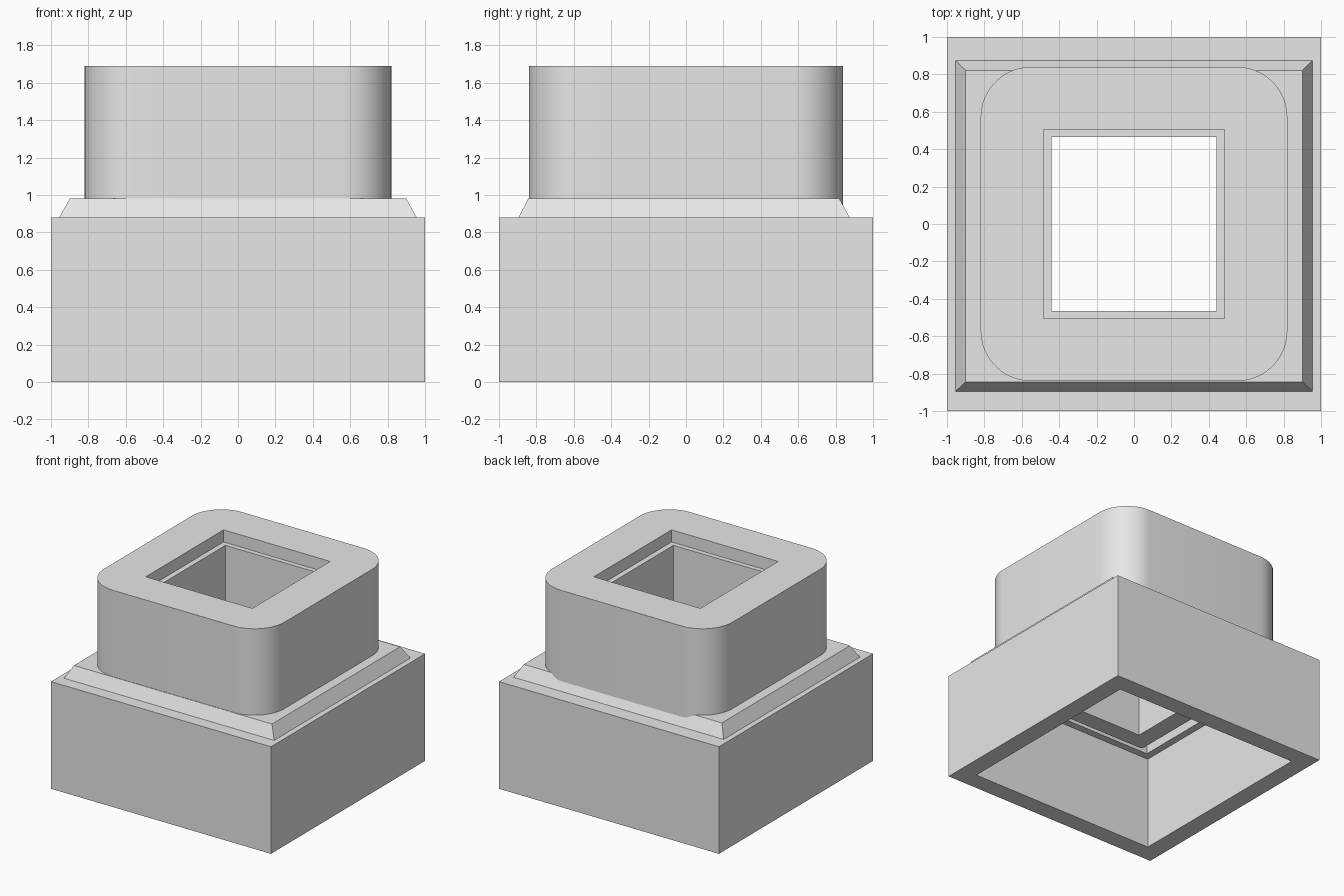
import bpy, bmesh, math

if "Cube" in bpy.data.objects:
    bpy.data.objects.remove(bpy.data.objects["Cube"], do_unlink=True)

STEPS = 12  # segments per rounded corner

grey = bpy.data.materials.new("plain grey")
grey.use_nodes = True
grey.diffuse_color = (0.8, 0.8, 0.8, 1)
grey.node_tree.nodes["Principled BSDF"].inputs["Base Color"].default_value = (0.8, 0.8, 0.8, 1)


def ring(hx, hy, z, radius=0.0, cy=0.0):
    """Rectangle with rounded corners, as a loop of points."""
    points = []
    for corner, (sx, sy) in enumerate(((1, 1), (-1, 1), (-1, -1), (1, -1))):
        for i in range(STEPS + 1):
            a = math.pi / 2 * (corner + i / STEPS)
            points.append((sx * (hx - radius) + radius * math.cos(a),
                           cy + sy * (hy - radius) + radius * math.sin(a), z))
    return points


def hollow_part(name, rings):
    """Join rings in order, and the last back to the first, as a tube."""
    bm = bmesh.new()
    loops = [[bm.verts.new(p) for p in r] for r in rings]
    for a, b in zip(loops, loops[1:] + loops[:1]):
        for i in range(len(a)):
            j = (i + 1) % len(a)
            bm.faces.new((a[i], a[j], b[j], b[i]))
    bmesh.ops.remove_doubles(bm, verts=bm.verts[:], dist=0.0001)
    bmesh.ops.recalc_face_normals(bm, faces=bm.faces[:])
    mesh = bpy.data.meshes.new(name)
    bm.to_mesh(mesh)
    bm.free()
    obj = bpy.data.objects.new(name, mesh)
    bpy.context.collection.objects.link(obj)
    mesh.materials.append(grey)
    bpy.ops.object.select_all(action='DESELECT')
    obj.select_set(True)
    bpy.context.view_layer.objects.active = obj
    bpy.ops.object.shade_smooth_by_angle(angle=math.radians(30))
    return obj


# Square base, open underneath
hollow_part("base", [
    ring(1, 1, 0), ring(1, 1, 0.88),
    ring(0.79, 0.79, 0.88), ring(0.79, 0.79, 0.77),
    ring(0.85, 0.85, 0.77), ring(0.85, 0.85, 0),
])

# Sloping collar, set slightly towards the front
hollow_part("collar", [
    ring(0.955, 0.885, 0.88, cy=-0.01), ring(0.90, 0.832, 0.98, cy=-0.012),
    ring(0.5, 0.52, 0.98), ring(0.5, 0.52, 0.88),
])

# Rounded tower with a stepped mouth, a square shaft and a spigot below
hollow_part("tower", [
    ring(0.82, 0.84, 0.885, 0.27), ring(0.82, 0.84, 1.69, 0.27),
    ring(0.485, 0.505, 1.69), ring(0.485, 0.505, 1.59),
    ring(0.44, 0.465, 1.59), ring(0.44, 0.465, 0.66),
    ring(0.59, 0.61, 0.66, 0.03), ring(0.59, 0.61, 0.885, 0.03),
])
